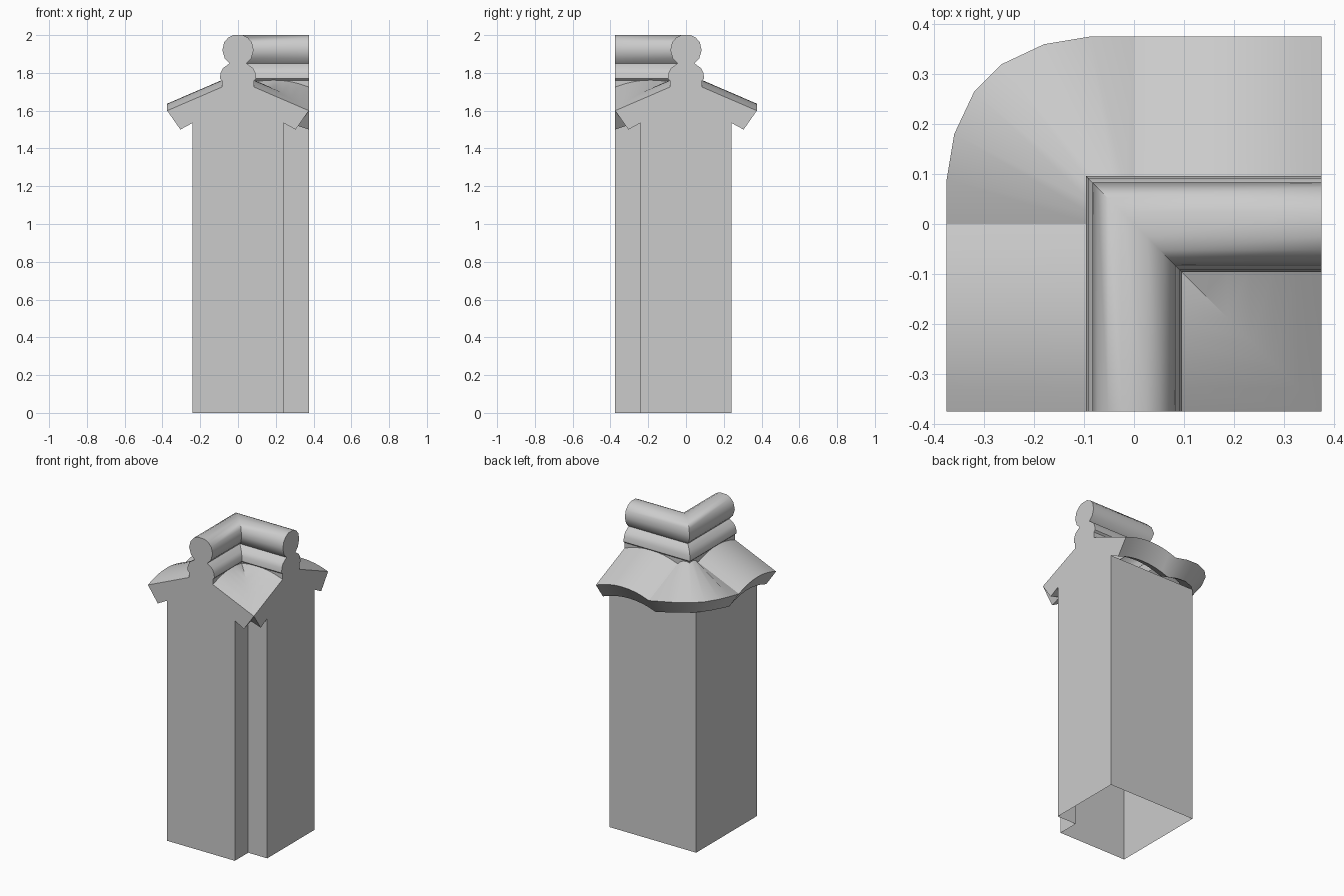
import bpy, bmesh, math

if "Cube" in bpy.data.objects:
    bpy.data.objects.remove(bpy.data.objects["Cube"])

E = 0.375      # arm length and eave reach
N = 8          # facets across one tile
BUMP = 0.037   # tile crest height

# Cross-sections as (distance from wall centre line, height)
ROOF = [(0.24, 1.535), (0.305, 1.5), (E, 1.6), (0.085, 1.725)]
RIDGE = [(0.085, 1.76), (0.096, 1.77), (0.092, 1.8), (0.08, 1.825), (0.045, 1.85),
         (0.07, 1.876), (0.083, 1.92), (0.073, 1.962), (0.052, 1.986), (0.025, 2.0)]


def mirrored(half):
    return half + [(-s, z) for s, z in reversed(half)]


def finish(name, bm, angle):
    bmesh.ops.remove_doubles(bm, verts=bm.verts, dist=1e-5)
    mesh = bpy.data.meshes.new(name)
    bm.to_mesh(mesh)
    bm.free()
    ob = bpy.data.objects.new(name, mesh)
    bpy.context.collection.objects.link(ob)
    bpy.ops.object.select_all(action='DESELECT')
    ob.select_set(True)
    bpy.context.view_layer.objects.active = ob
    bpy.ops.object.shade_smooth_by_angle(angle=math.radians(angle))
    return ob


def grid(bm, columns):
    """Skin neighbouring columns of points."""
    cols = [[bm.verts.new(p) for p in c] for c in columns]
    for a, b in zip(cols, cols[1:]):
        for i in range(len(a) - 1):
            bm.faces.new((a[i], b[i], b[i + 1], a[i + 1]))


def sweep_corner(bm, profile):
    """Carry a profile round the mitred L-shaped path."""
    grid(bm, [[(E, s, z) for s, z in profile],
              [(-s, s, z) for s, z in profile],
              [(-s, -E, z) for s, z in profile]])


def bump(u):
    return 4 * BUMP * u * (1 - u)


def swap(columns):
    """Reflect columns across the model's diagonal symmetry plane."""
    return [[(-y, -x, z) for x, y, z in c] for c in reversed(columns)]


# Wall: hollow sides, open below, with full gable faces on both arm ends
bm = bmesh.new()
sweep_corner(bm, [(0.24, 0), (0.24, 1.535)])
sweep_corner(bm, [(-0.24, 1.535), (-0.24, 0)])
outline = mirrored([(0.24, 0)] + ROOF + RIDGE)
bm.faces.new([bm.verts.new((E, s, z)) for s, z in outline])
bm.faces.new([bm.verts.new((-s, -E, z)) for s, z in reversed(outline)])
finish("wall", bm, 30)

# Ridge: round cap tile on a moulded base
bm = bmesh.new()
sweep_corner(bm, mirrored([(0.085, 1.69)] + RIDGE))
finish("ridge", bm, 40)

# Outer roof: a straight tile, the rounded corner tile and the second straight tile
arm = [[(E * (1 - i / N), r, z + bump(i / N)) for r, z in ROOF] for i in range(N + 1)]
edge = [(0, E), (-0.09, E), (-0.18, 0.36), (-0.265, 0.32),
        (-0.32, 0.265), (-0.36, 0.18), (-E, 0.09), (-E, 0)]
corner = [[(x * r / E, y * r / E, z + bump(i / 7)) for r, z in ROOF]
          for i, (x, y) in enumerate(edge)]
bm = bmesh.new()
for part in (arm, corner, swap(arm)):
    grid(bm, part)
finish("outer_roof", bm, 30)

# Inner roof: two tiles trimmed where they meet on the diagonal
inner = [[(x, -y, z) for x, y, z in reversed(c)] for c in arm]
bm = bmesh.new()
for part, first in ((inner, True), (swap(inner), False)):
    half = bmesh.new()
    grid(half, part)
    bmesh.ops.bisect_plane(half, geom=half.verts[:] + half.edges[:] + half.faces[:],
                           plane_co=(0, 0, 0), plane_no=(1, 1, 0),
                           clear_inner=first, clear_outer=not first)
    tmp = bpy.data.meshes.new("tmp")
    half.to_mesh(tmp)
    half.free()
    bm.from_mesh(tmp)
    bpy.data.meshes.remove(tmp)
finish("inner_roof", bm, 30)
